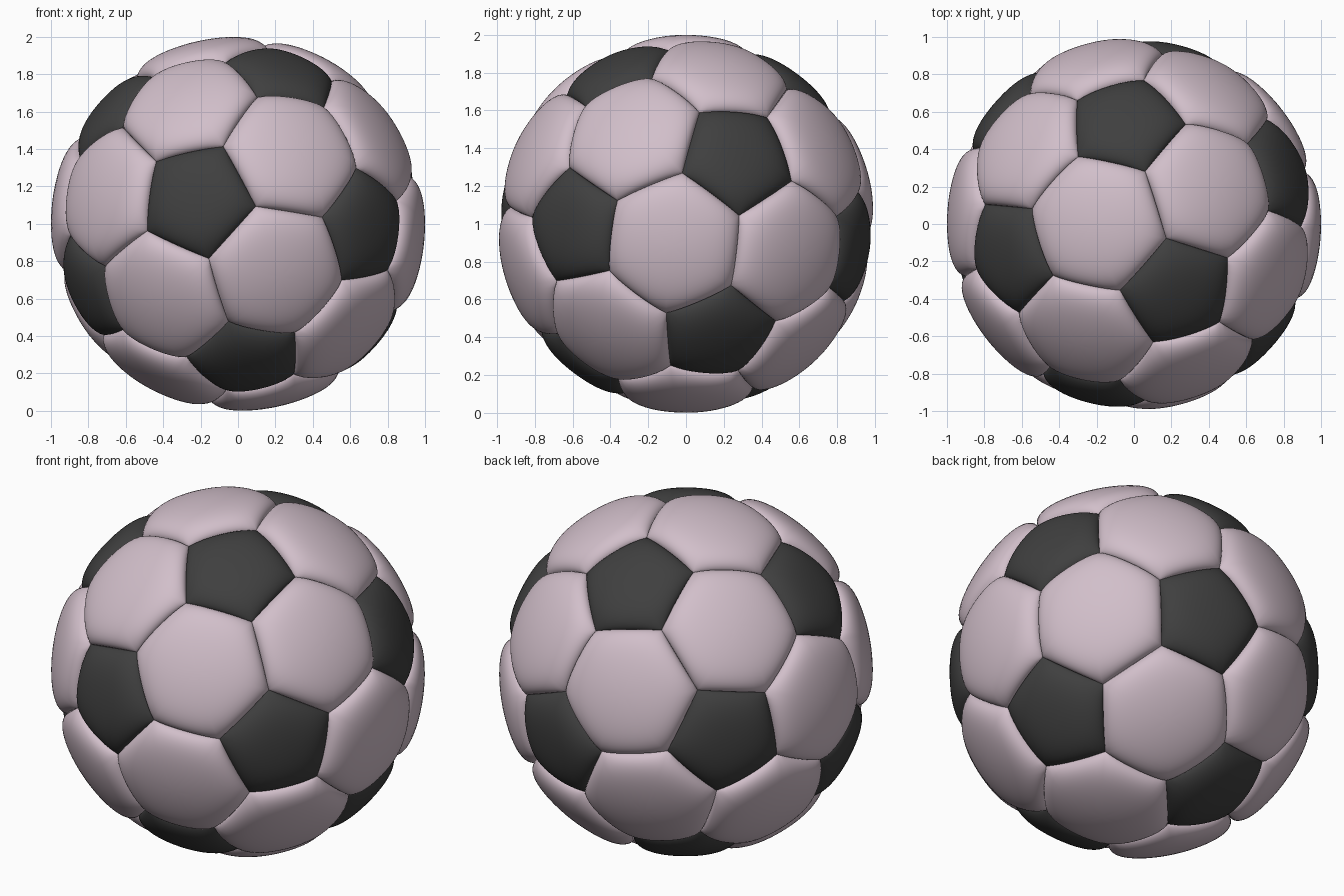
import bpy, bmesh, math
from itertools import combinations
from mathutils import Vector, Quaternion

if "Cube" in bpy.data.objects:
    bpy.data.objects.remove(bpy.data.objects["Cube"])

# Ball orientation: measured dark-panel centres (one pole and its five neighbours)
POLE = Vector((0.273, -0.399, 0.875))
RING = [Vector(p) for p in ((-0.236, -0.96, 0.145), (0.735, -0.678, -0.019),
                            (0.867, 0.303, 0.396), (-0.058, 0.61, 0.79),
                            (-0.732, -0.195, 0.65))]
STEP = math.radians(72)
SEAM = 0.93          # radius at the seams
RINGS, SIDE = 16, 10  # panel resolution

# Best-fit icosahedron through those centres
axis = (POLE + 0.447 * sum(RING, Vector())).normalized()
u = sum((Quaternion(axis, -STEP * k) @ p for k, p in enumerate(RING)), Vector())
u = (u - axis * u.dot(axis)).normalized()
half = [axis] + [axis / math.sqrt(5) + (Quaternion(axis, STEP * k) @ u) * 2 / math.sqrt(5)
                 for k in range(5)]
ico = half + [-p for p in half]


def adjacent(a, b):
    return abs(a.dot(b) - 0.447) < 0.05


def pentagon(a):
    near = [b for b in ico if adjacent(a, b)]
    x = (near[0] - a * near[0].dot(a)).normalized()
    y = a.cross(x)
    near.sort(key=lambda b: math.atan2(b.dot(y), b.dot(x)))
    return [(2 * a + b) / 3 for b in near]


def hexagon(a, b, c):
    if (b - a).cross(c - a).dot(a) < 0:
        b, c = c, b
    pts = []
    for p, q in ((a, b), (b, c), (c, a)):
        pts += [(2 * p + q) / 3, (p + 2 * q) / 3]
    return pts


def add_panel(bm, corners, top, power, root):
    """Puffed panel: a flat polygon pushed out to a cushion that dips at the seams."""
    n = len(corners)
    centre = sum(corners, Vector()) / n
    mids = [(corners[i] + corners[(i + 1) % n]) / 2 - centre for i in range(n)]

    def puff(p):
        h = 1.0
        for m in mids:
            e = min(1.0, max(0.0, (p - centre).dot(m) / m.length_squared))
            h *= 1 - e ** power
        return bm.verts.new(p.normalized() * (SEAM + (top - SEAM) * max(h, 0.0) ** root)
                            + Vector((0, 0, 1)))

    outline = [corners[i].lerp(corners[(i + 1) % n], k / SIDE)
               for i in range(n) for k in range(SIDE)]
    hub = puff(centre)
    prev = None
    for r in range(1, RINGS + 1):
        s = 1 - (1 - r / RINGS) ** 1.8
        ring = [puff(centre.lerp(p, s)) for p in outline]
        for i in range(len(ring)):
            j = (i + 1) % len(ring)
            if prev is None:
                bm.faces.new((hub, ring[i], ring[j]))
            else:
                bm.faces.new((prev[i], ring[i], ring[j], prev[j]))
        prev = ring


def build(name, polygons, colour_name, colour, **profile):
    bm = bmesh.new()
    for corners in polygons:
        add_panel(bm, corners, **profile)
    for f in bm.faces:
        f.smooth = True
    mesh = bpy.data.meshes.new(name)
    bm.to_mesh(mesh)
    bm.free()
    mat = bpy.data.materials.new(colour_name)
    mat.diffuse_color = (*colour, 1)
    mat.use_nodes = True
    mat.node_tree.nodes["Principled BSDF"].inputs["Base Color"].default_value = mat.diffuse_color
    mesh.materials.append(mat)
    bpy.context.collection.objects.link(bpy.data.objects.new(name, mesh))


# Twelve dark five-sided panels
build("dark_panels", [pentagon(a) for a in ico], "charcoal", (0.05, 0.05, 0.05),
      top=0.987, power=4, root=0.6)

# Twenty pale six-sided panels
triples = [t for t in combinations(ico, 3)
           if all(adjacent(p, q) for p, q in combinations(t, 2))]
build("pale_panels", [hexagon(*t) for t in triples], "pale pink", (0.64, 0.52, 0.59),
      top=1.0, power=6, root=0.5)
